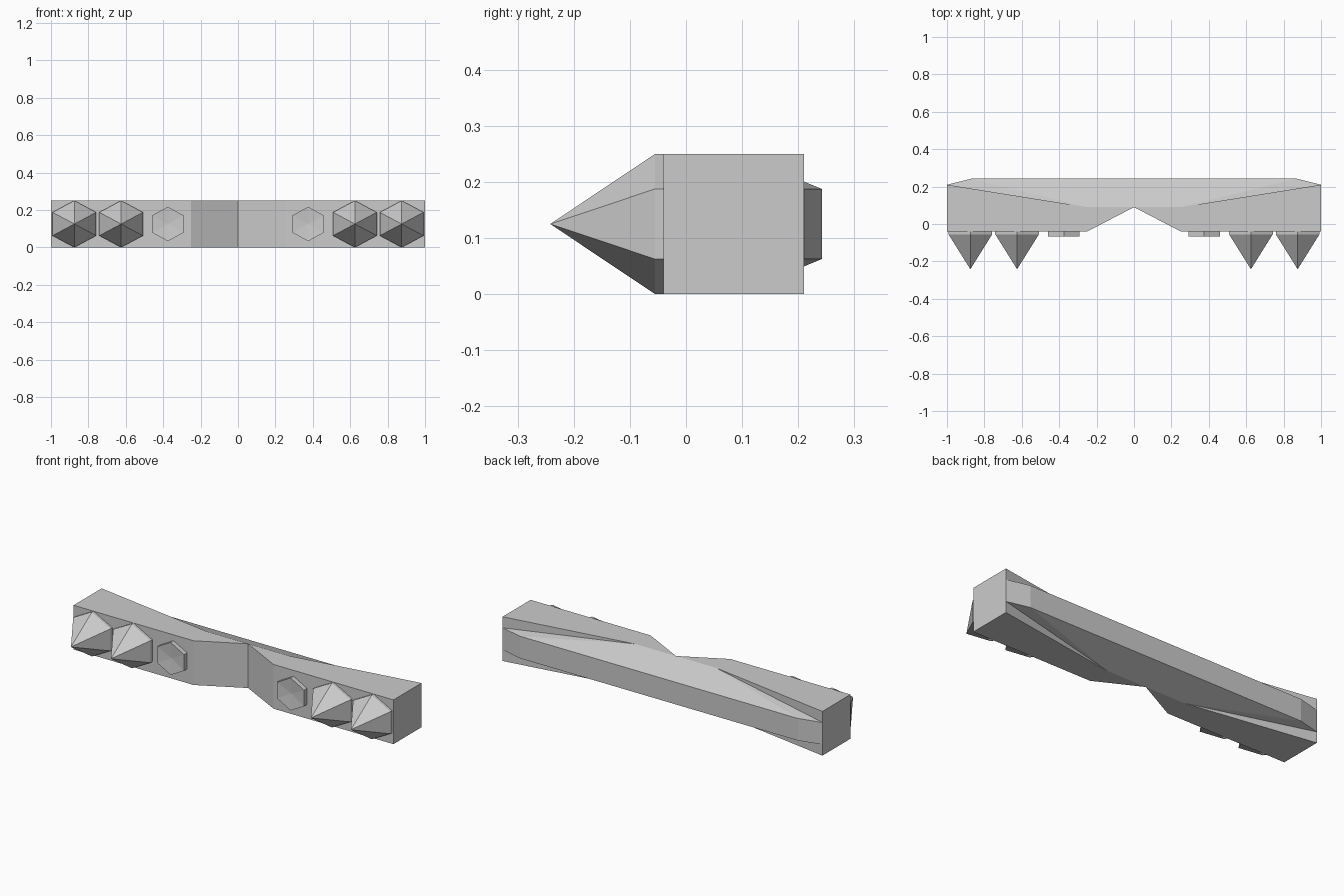
import bpy, bmesh
from math import sin, cos, pi

if "Cube" in bpy.data.objects:
    bpy.data.objects.remove(bpy.data.objects["Cube"])

MID = 0.125  # mid height of the whole bar


def finish(name, bm):
    bmesh.ops.remove_doubles(bm, verts=bm.verts[:], dist=1e-4)
    bmesh.ops.recalc_face_normals(bm, faces=bm.faces[:])
    mesh = bpy.data.meshes.new(name)
    bm.to_mesh(mesh)
    bm.free()
    obj = bpy.data.objects.new(name, mesh)
    bpy.context.collection.objects.link(obj)
    return obj


# Body: one quarter (right, upper), heights relative to MID, mirrored in x and z
P = {
    'A': (0, .09, .125), 'B': (.25, -.04, .125), 'C': (1, -.04, .125),
    'D': (1, .21, .125), 'E': (.25, .09, .125), 'F': (1, .21, .0625),
    'G': (.87, .242, .0625), 'H': (.25, .242, .0625), 'I': (0, .242, .0625),
    # lower-case points lie on the mid plane
    'a': (0, .09, 0), 'b': (.25, -.04, 0), 'c': (1, -.04, 0),
    'f': (1, .21, 0), 'g': (.87, .242, 0), 'i': (0, .242, 0),
}
FACES = ['ABCDE', 'AEHI', 'EGH', 'EFG', 'EDF', 'IHGgi', 'GFfg',
         'CDFfc', 'ABba', 'BCcb']
bm = bmesh.new()
for sx in (1, -1):
    for sz in (1, -1):
        v = {k: bm.verts.new((x * sx, y, MID + z * sz)) for k, (x, y, z) in P.items()}
        for f in FACES:
            bm.faces.new([v[k] for k in f])
finish("bar_body", bm)


# Six-sided stud: short prism out of the front face, closed to a centre point
def hex_stud(name, x, rx, rz, back, rim, tip):
    bm = bmesh.new()
    ang = [pi / 2 + i * pi / 3 for i in range(6)]
    r0, r1 = [[bm.verts.new((x + rx * cos(a), y, MID + rz * sin(a))) for a in ang]
              for y in (back, rim)]
    point = bm.verts.new((x, tip, MID))
    bm.faces.new(r0)
    for i in range(6):
        j = (i + 1) % 6
        bm.faces.new((r0[i], r0[j], r1[j], r1[i]))
        bm.faces.new((r1[i], r1[j], point))
    finish(name, bm)


for side, s in (("right", 1), ("left", -1)):
    # spikes
    for label, x in (("outer", .875), ("inner", .625)):
        hex_stud(f"{label}_spike_{side}", s * x, .135, .125, -.04, -.055, -.242)
    # flat bolt heads with a slightly dished face
    hex_stud(f"bolt_{side}", s * .375, .097, .092, -.04, -.066, -.058)
